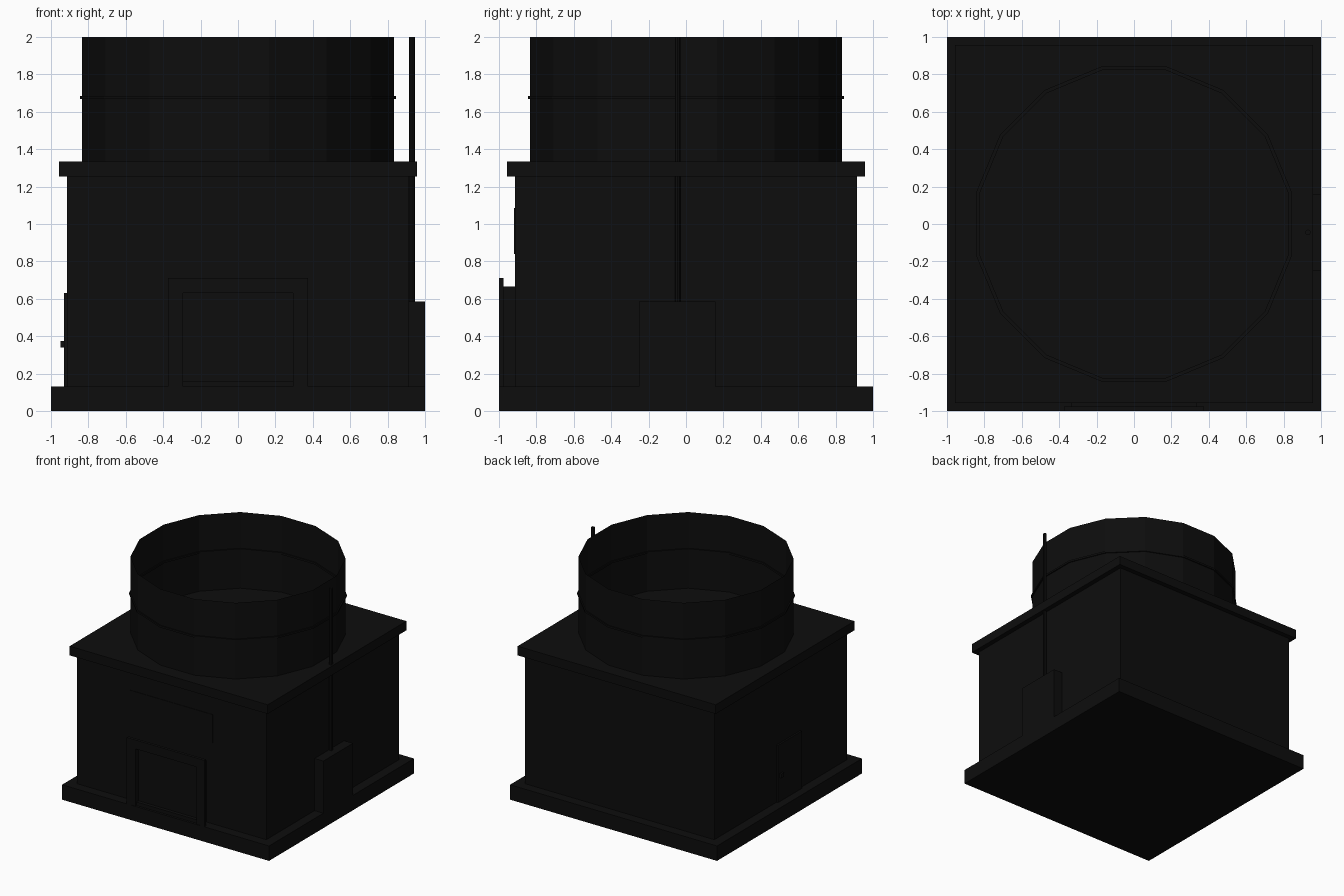
import bpy
import math

cube = bpy.data.objects.get("Cube")
if cube:
    bpy.data.objects.remove(cube, do_unlink=True)

black = bpy.data.materials.new("near_black")
black.use_nodes = True
colour = (0.004, 0.004, 0.004, 1)
black.diffuse_color = colour
black.node_tree.nodes["Principled BSDF"].inputs["Base Color"].default_value = colour


def finish(obj, name):
    obj.name = name
    obj.data.materials.clear()
    obj.data.materials.append(black)
    return obj


def box(name, x, y, z):
    """Box from (min, max) ranges on each axis."""
    spans = (x, y, z)
    bpy.ops.mesh.primitive_cube_add(size=1, location=[(a + b) / 2 for a, b in spans])
    obj = bpy.context.object
    obj.scale = [b - a for a, b in spans]
    bpy.ops.object.transform_apply(location=False, rotation=False)
    return finish(obj, name)


def tube(name, radius, z, sides, centre=(0, 0), cap='NGON', turn=0):
    bpy.ops.mesh.primitive_cylinder_add(
        vertices=sides, radius=radius, depth=z[1] - z[0], end_fill_type=cap,
        location=(centre[0], centre[1], sum(z) / 2), rotation=(0, 0, turn))
    return finish(bpy.context.object, name)


def surround(name, outer, inner, y, bottom, outer_top, inner_top):
    """Two posts and a lintel around a doorway."""
    for label, s in (("left", 1), ("right", -1)):
        box(f"{name}_{label}_post", sorted((s * inner, s * outer)), y, (bottom, outer_top))
    box(f"{name}_lintel", (-inner, inner), y, (inner_top, outer_top))


# Plinth, walls and roof slab
wall = 0.915
base_top, roof_bottom, roof_top = 0.13, 1.255, 1.335
box("plinth", (-1, 1), (-1, 1), (0, base_top))
box("walls", (-wall, wall), (-wall, wall), (base_top, roof_bottom))
box("roof_slab", (-0.957, 0.957), (-0.957, 0.957), (roof_bottom, roof_top))

# Open drum with a thin band passing through its wall
SIDES = 16
half_turn = math.pi / SIDES
tube("drum", 0.851, (roof_top, 2), SIDES, cap='NOTHING', turn=half_turn)
band = tube("drum_band", 0.861, (1.668, 1.684), SIDES, cap='NOTHING', turn=half_turn)
thick = band.modifiers.new("thickness", 'SOLIDIFY')
thick.thickness = 0.02
thick.offset = -1

# Front doorway: flange, inner surround, sill and recessed panel
surround("doorway_flange", 0.375, 0.335, (-1, -0.975), base_top, 0.71, 0.665)
surround("doorway_frame", 0.335, 0.295, (-0.995, -wall), base_top, 0.665, 0.63)
box("doorway_sill", (-0.295, 0.295), (-0.98, -wall), (base_top, 0.16))
box("doorway_panel", (-0.295, 0.295), (-0.95, -wall), (0.16, 0.63))

# Blank plate above the doorway
box("front_plate", (-0.4, 0.4), (-0.92, -wall), (0.84, 1.085))

# Side door with handle
box("side_door", (-0.93, -wall), (-0.27, 0.06), (base_top, 0.63))
box("side_door_handle", (-0.948, -0.93), (0.0, 0.035), (0.34, 0.375))

# Service cabinet and its riser pipe
box("cabinet", (wall, 1), (-0.25, 0.158), (base_top, 0.585))
tube("riser_pipe", 0.015, (0.585, 2), 8, centre=(0.93, -0.045))
